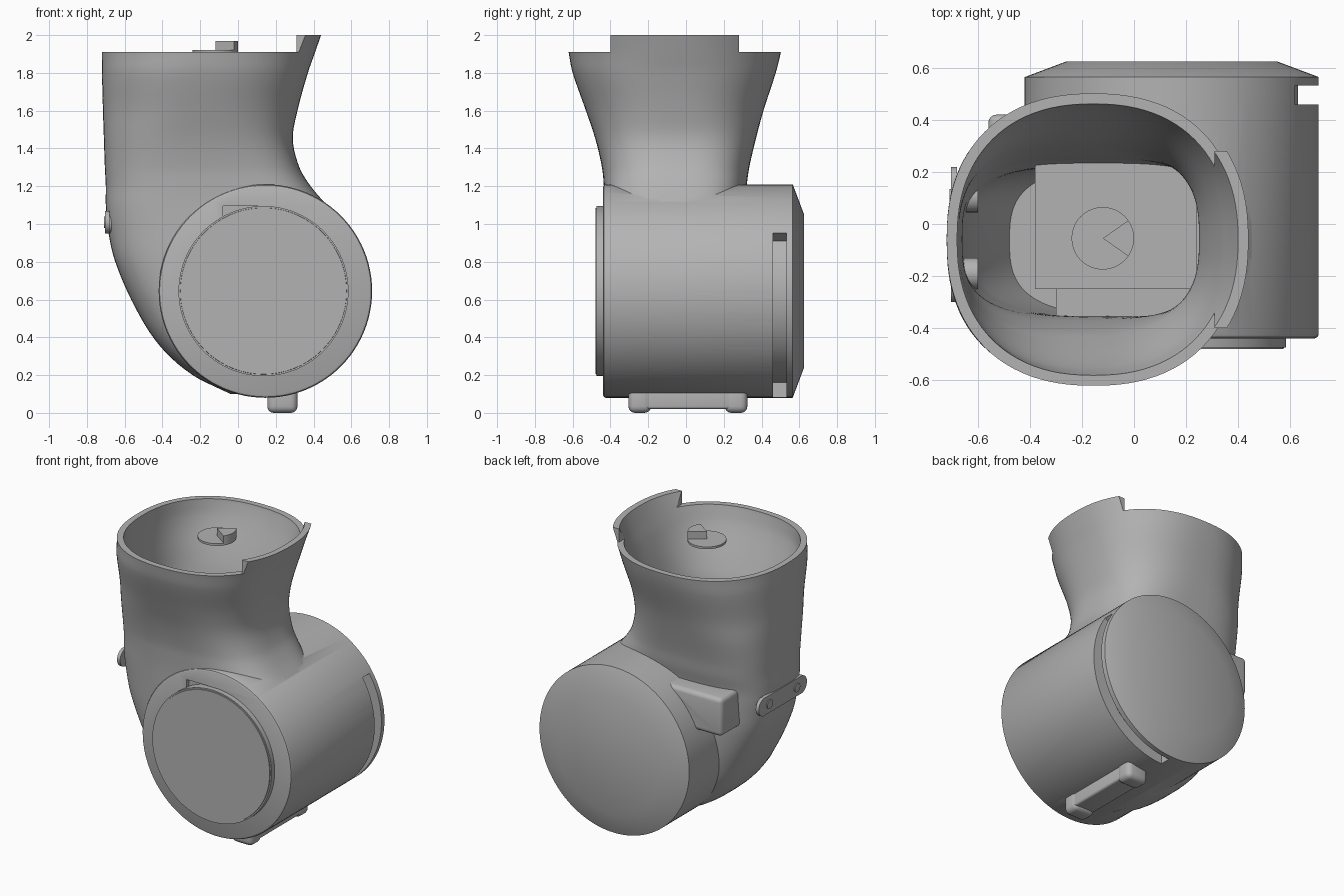
import bpy, bmesh
from math import sin, cos, pi, radians
from mathutils import Vector

cube = bpy.data.objects.get("Cube")
if cube:
    bpy.data.objects.remove(cube, do_unlink=True)

grey = bpy.data.materials.new("plain_grey")
grey.use_nodes = True
grey.diffuse_color = (0.45, 0.45, 0.45, 1)
grey.node_tree.nodes["Principled BSDF"].inputs["Base Color"].default_value = (0.45, 0.45, 0.45, 1)

AX, AZ, R = 0.145, 0.645, 0.565      # barrel axis and radius


def finish(name, bm):
    bmesh.ops.recalc_face_normals(bm, faces=bm.faces)
    mesh = bpy.data.meshes.new(name)
    bm.to_mesh(mesh)
    bm.free()
    mesh.materials.append(grey)
    ob = bpy.data.objects.new(name, mesh)
    bpy.context.collection.objects.link(ob)
    return ob


def skin(name, rings):
    """Closed solid through a list of rings of equal length."""
    bm = bmesh.new()
    loops = [[bm.verts.new(p) for p in ring] for ring in rings]
    for a, b in zip(loops, loops[1:]):
        for i in range(len(a)):
            j = (i + 1) % len(a)
            bm.faces.new((a[i], a[j], b[j], b[i]))
    bm.faces.new(loops[0])
    bm.faces.new(loops[-1])
    return finish(name, bm)


def lathe(name, profile, cx=AX, cz=AZ, n=96):
    """Turn (y, radius) points about an axis along y."""
    return skin(name, [[(cx + r * cos(2 * pi * i / n), y, cz + r * sin(2 * pi * i / n))
                        for i in range(n)] for y, r in profile])


def box(name, x, y, z, bevel=0):
    bm = bmesh.new()
    bmesh.ops.create_cube(bm, size=1)
    for v in bm.verts:
        v.co = [s[0] if c < 0 else s[1] for c, s in zip(v.co, (x, y, z))]
    if bevel:
        bmesh.ops.bevel(bm, geom=bm.edges[:], offset=bevel, segments=4, profile=0.5, affect='EDGES')
    return finish(name, bm)


def smooth(ob, angle=30):
    bpy.ops.object.select_all(action='DESELECT')
    ob.select_set(True)
    bpy.context.view_layer.objects.active = ob
    bpy.ops.object.shade_smooth_by_angle(angle=radians(angle))


def combine(target, tool, operation):
    mod = target.modifiers.new(tool.name, 'BOOLEAN')
    mod.operation, mod.object, mod.solver = operation, tool, 'EXACT'
    bpy.ops.object.select_all(action='DESELECT')
    bpy.context.view_layer.objects.active = target
    bpy.ops.object.modifier_apply(modifier=mod.name)
    bpy.data.objects.remove(tool, do_unlink=True)


# Neck sections: height, left, right, front, back, squareness
SECTIONS = [
    (0.10, -0.04, 0.30, -0.30, 0.20, 2.5),
    (0.20, -0.24, 0.45, -0.38, 0.26, 2.7),
    (0.35, -0.41, 0.55, -0.41, 0.29, 3),
    (0.55, -0.54, 0.60, -0.43, 0.30, 3),
    (0.80, -0.65, 0.62, -0.43, 0.30, 3.2),
    (0.98, -0.69, 0.58, -0.43, 0.30, 3.2),
    (1.10, -0.70, 0.47, -0.43, 0.30, 3.2),
    (1.20, -0.70, 0.385, -0.435, 0.32, 3.1),
    (1.30, -0.705, 0.325, -0.445, 0.335, 3),
    (1.45, -0.71, 0.29, -0.48, 0.37, 2.8),
    (1.60, -0.715, 0.315, -0.53, 0.41, 2.5),
    (1.80, -0.72, 0.37, -0.60, 0.475, 2.4),
    (1.90, -0.72, 0.405, -0.62, 0.50, 2.3),
    (2.00, -0.72, 0.44, -0.635, 0.515, 2.3)]


def blend(rows, steps=5):
    """Smooth curve through the section values."""
    out = []
    for i in range(len(rows) - 1):
        p = [Vector(rows[min(max(k, 0), len(rows) - 1)]) for k in range(i - 1, i + 3)]
        dz = p[2][0] - p[1][0]
        m1 = (p[2] - p[0]) * (dz / (p[2][0] - p[0][0]))
        m2 = (p[3] - p[1]) * (dz / (p[3][0] - p[1][0]))
        for s in range(steps):
            t = s / steps
            out.append(p[1] * (2 * t**3 - 3 * t**2 + 1) + m1 * (t**3 - 2 * t**2 + t)
                       + p[2] * (3 * t**2 - 2 * t**3) + m2 * (t**3 - t**2))
    return out + [Vector(rows[-1])]


def section_ring(row, n=96):
    z, xl, xr, yf, yb, e = row
    pts = []
    for i in range(n):
        c, s = cos(2 * pi * i / n), sin(2 * pi * i / n)
        pts.append(((xl + xr) / 2 + (xr - xl) / 2 * abs(c) ** (2 / e) * (1 if c > 0 else -1),
                    (yf + yb) / 2 + (yb - yf) / 2 * abs(s) ** (2 / e) * (1 if s > 0 else -1), z))
    return pts


# Elbow housing: flared neck joined to the horizontal barrel
rows = blend(SECTIONS)
housing = skin("elbow_housing", [section_ring(r) for r in rows])
combine(housing, lathe("barrel", [(-0.44, 0.55), (-0.435, 0.56), (-0.425, R), (0.565, R), (0.625, 0.405)]), 'UNION')
combine(housing, box("rear_block", (-0.56, 0), (0.1, 0.42), (0.86, 1.12), 0.03), 'UNION')

# Hollow interior, thinner toward the rim
inner = []
for z, xl, xr, yf, yb, e in rows:
    if z > 0.5:
        w = 0.04 + 0.035 * min(1, max(0, (1.9 - z) / 0.4))
        inner.append((z, xl + 0.04, xr - 0.04, yf + w, yb - w, e))
inner.append((2.1,) + inner[-1][1:])
combine(housing, skin("cavity", [section_ring(r) for r in inner]), 'DIFFERENCE')

# Rim trimmed to leave a raised lip on one side
for x, y in [((-1, 0.31), (-1, 1)), ((0.2, 1), (0.28, 1)), ((0.2, 1), (-1, -0.40))]:
    combine(housing, box("rim_cutter", x, y, (1.91, 2.3)), 'DIFFERENCE')

# Curved slot around the barrel
slot = []
for i in range(41):
    a = radians(-88 + 121 * i / 40)
    slot.append([(AX + r * cos(a), y, AZ + r * sin(a))
                 for r, y in ((0.485, 0.46), (0.7, 0.46), (0.7, 0.532), (0.485, 0.532))])
combine(housing, skin("slot_cutter", slot), 'DIFFERENCE')

# Notch behind the front disc
combine(housing, box("notch_cutter", (-0.08, 0.14), (-0.6, -0.412), (0.9, 1.095)), 'DIFFERENCE')
smooth(housing)

# Front disc with a fine edge line
smooth(lathe("front_disc", [(-0.40, 0.45), (-0.474, 0.45), (-0.474, 0.441), (-0.48, 0.44)], 0.135))

# Bottom latch with two rounded feet
smooth(box("latch_bar", (0.16, 0.31), (-0.25, 0.27), (0.02, 0.13), 0.015))
for y in (-0.245, 0.265):
    smooth(box("latch_foot", (0.155, 0.315), (y - 0.06, y + 0.06), (0, 0.14), 0.035))

# Side plate with two fasteners, and their inner bosses
bm = bmesh.new()
n = 32
outline = []
for i in range(n):
    a = 2 * pi * i / n
    outline.append(((0.16 if cos(a) > 0 else -0.24) + 0.06 * cos(a), 1.01 + 0.06 * sin(a)))
smooth(skin("side_plate", [[(x, y, z) for y, z in outline] for x in (-0.68, -0.703)]))
bm.free()
for y in (0.105, -0.19):
    smooth(skin("fastener", [[(x, y + 0.03 * cos(2 * pi * i / n), 1.01 + 0.03 * sin(2 * pi * i / n))
                              for i in range(n)] for x in (-0.69, -0.709)]))
    smooth(skin("inner_boss", [[(x, y + 0.06 * cos(2 * pi * i / n), 1.01 + 0.06 * sin(2 * pi * i / n))
                                for i in range(n)] for x in (-0.69, -0.6)]))

# Inner drive block
box("drive_block", (-0.38, 0.24), (-0.25, 0.27), (0.49, 1.15))
box("drive_step", (-0.30, 0.24), (-0.38, -0.25), (0.49, 1.05))

# Marker disc with a raised wedge in the neck opening
CX, CY = -0.12, -0.055
smooth(skin("marker_disc", [[(CX + 0.12 * cos(2 * pi * i / 48), CY + 0.12 * sin(2 * pi * i / 48), z)
                             for i in range(48)] for z in (1.905, 1.92)]))
arc = [(CX, CY)] + [(CX + 0.12 * cos(radians(a)), CY + 0.12 * sin(radians(a))) for a in range(-35, 36, 5)]
smooth(skin("marker_wedge", [[(x, y, z) for x, y in arc] for z in (1.915, 1.97)]))
